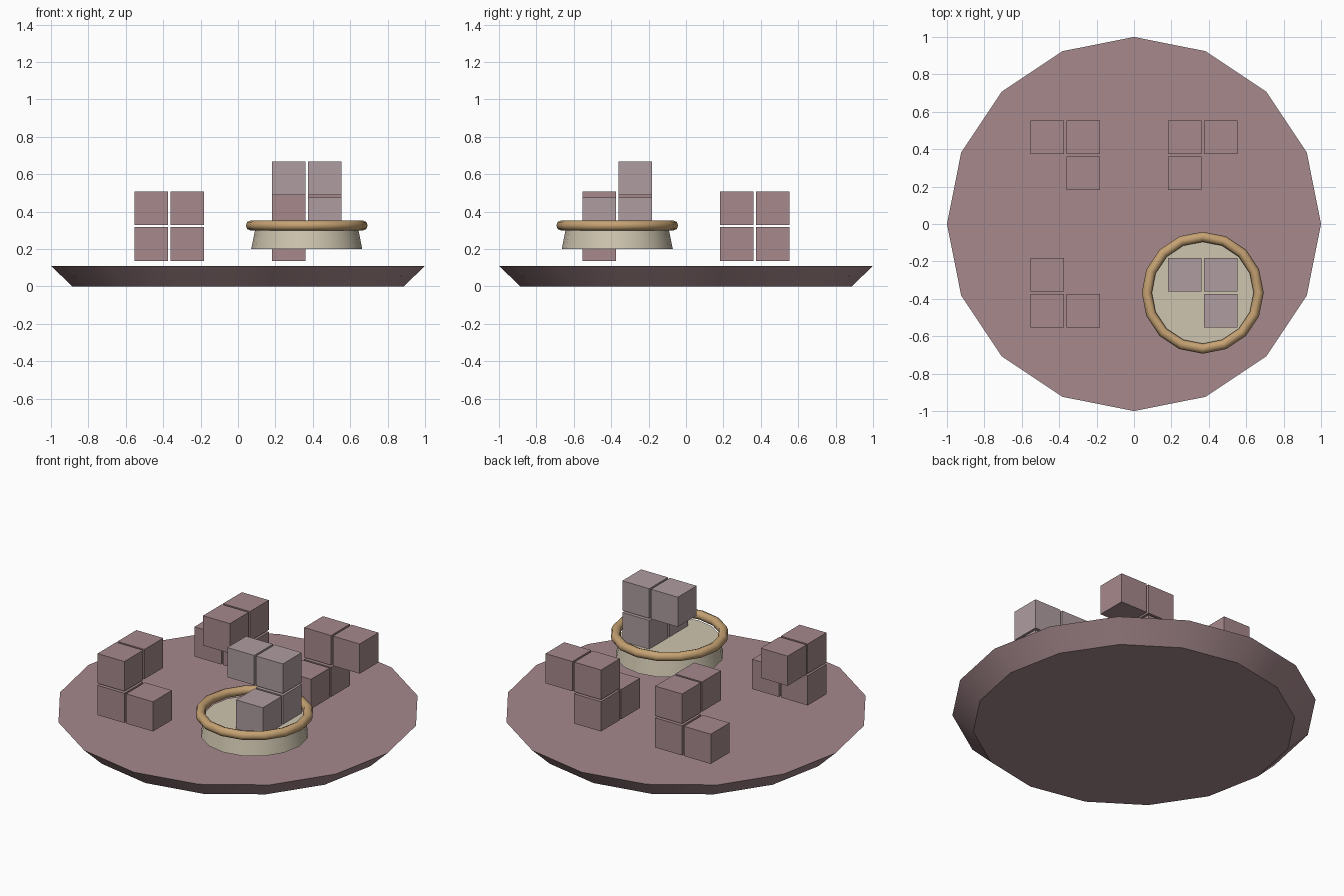
import bpy, math

if "Cube" in bpy.data.objects:
    bpy.data.objects.remove(bpy.data.objects["Cube"])


def material(name, rgb):
    m = bpy.data.materials.new(name)
    m.diffuse_color = (*rgb, 1)
    m.use_nodes = True
    m.node_tree.nodes["Principled BSDF"].inputs["Base Color"].default_value = m.diffuse_color
    return m


ROSE = material("rose", (0.38, 0.25, 0.265))
PALE_ROSE = material("pale_rose", (0.43, 0.34, 0.35))
CREAM = material("cream", (0.62, 0.56, 0.43))
TAN = material("tan", (0.56, 0.36, 0.17))


def finish(name, mat, smooth=None):
    ob = bpy.context.object
    ob.name = name
    ob.data.materials.append(mat)
    if smooth:
        bpy.ops.object.shade_smooth_by_angle(angle=math.radians(smooth))
    return ob


def disc(name, x, y, z0, z1, r0, r1, mat):
    """Tapered 16-sided disc with a corner on the x axis."""
    bpy.ops.mesh.primitive_cone_add(vertices=16, radius1=r0, radius2=r1, depth=z1 - z0,
                                    location=(x, y, (z0 + z1) / 2))
    return finish(name, mat, 30)


C = 0.3675       # cluster centre offset
SIZE = 0.18      # cube edge
STEP = 0.096     # half the cube spacing
FLOOR = 0.137    # underside of the lowest cubes

# Round base plate, wider at the top
disc("base_plate", 0, 0, 0, 0.11, 0.885, 1.0, ROSE)

# Raised dish with rounded rim
disc("dish", C, -C, 0.20, 0.303, 0.297, 0.276, CREAM)
bpy.ops.mesh.primitive_torus_add(major_segments=16, minor_segments=8, major_radius=0.299,
                                 minor_radius=0.027, location=(C, -C, 0.326))
finish("dish_rim", TAN, 50)

# Four-cube clusters: centre signs, corner column, upper arm column, lower arm column
clusters = [
    ("front_left", (-1, -1), (-1, -1), (-1, 1), (1, -1), 0, ROSE),
    ("front_right", (1, -1), (1, 1), (-1, 1), (1, -1), 0.16, PALE_ROSE),
    ("back_right", (1, 1), (-1, 1), (1, 1), (-1, -1), 0, ROSE),
    ("back_left", (-1, 1), (1, 1), (1, -1), (-1, 1), 0, ROSE),
]
for name, (sx, sy), corner, upper, lower, lift, mat in clusters:
    cells = [("corner_low", corner, 0), ("corner_high", corner, 1),
             ("arm_high", upper, 1), ("arm_low", lower, 0)]
    for part, (cx, cy), level in cells:
        bpy.ops.mesh.primitive_cube_add(size=SIZE, location=(
            sx * C + cx * STEP, sy * C + cy * STEP,
            FLOOR + SIZE / 2 + level * 2 * STEP + lift))
        finish(f"{name}_cube_{part}", mat)
